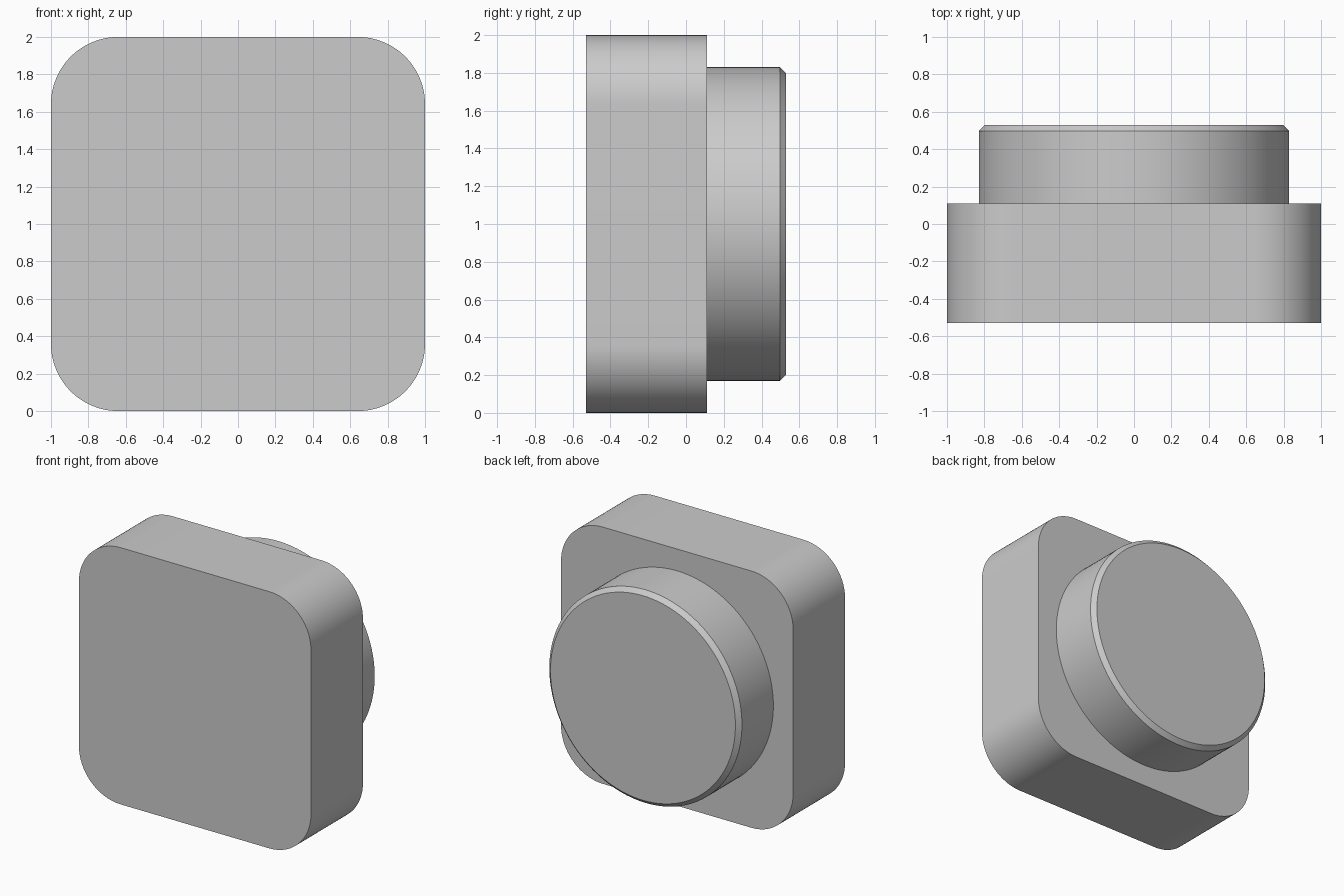
import bpy
import bmesh
from math import pi, sin, cos, radians

if "Cube" in bpy.data.objects:
    bpy.data.objects.remove(bpy.data.objects["Cube"], do_unlink=True)

FRONT, STEP, BACK = -0.53, 0.11, 0.53
HALF, CORNER = 1.0, 0.36
RADIUS, CHAMFER = 0.83, 0.033

grey = bpy.data.materials.new("plain grey")
grey.use_nodes = True
colour = (0.6, 0.6, 0.6, 1.0)
grey.diffuse_color = colour
grey.node_tree.nodes["Principled BSDF"].inputs["Base Color"].default_value = colour


def rounded_square(steps=24):
    """Outline in x and z, centred on z = 1."""
    inner = HALF - CORNER
    points = []
    for quarter, (sx, sz) in enumerate([(1, 1), (-1, 1), (-1, -1), (1, -1)]):
        for i in range(steps + 1):
            a = (quarter + i / steps) * pi / 2
            points.append((sx * inner + CORNER * cos(a),
                           HALF + sz * inner + CORNER * sin(a)))
    return points


def circle(radius, count=128):
    return [(radius * cos(2 * pi * i / count), HALF + radius * sin(2 * pi * i / count))
            for i in range(count)]


def loft(name, sections):
    """Closed solid through matching outlines placed along y."""
    bm = bmesh.new()
    rings = [[bm.verts.new((x, y, z)) for x, z in outline] for y, outline in sections]
    bm.faces.new(rings[0])
    bm.faces.new(rings[-1])
    for a, b in zip(rings, rings[1:]):
        for i in range(len(a)):
            j = (i + 1) % len(a)
            bm.faces.new((a[i], a[j], b[j], b[i]))
    bmesh.ops.recalc_face_normals(bm, faces=bm.faces)
    mesh = bpy.data.meshes.new(name)
    bm.to_mesh(mesh)
    bm.free()
    mesh.materials.append(grey)
    obj = bpy.data.objects.new(name, mesh)
    bpy.context.collection.objects.link(obj)
    bpy.ops.object.select_all(action="DESELECT")
    obj.select_set(True)
    bpy.context.view_layer.objects.active = obj
    bpy.ops.object.shade_smooth_by_angle(angle=radians(30))
    return obj


# Rounded square front block
loft("front_block", [(FRONT, rounded_square()), (STEP, rounded_square())])

# Round rear boss with a chamfered rim
loft("rear_boss", [(STEP, circle(RADIUS)),
                   (BACK - CHAMFER, circle(RADIUS)),
                   (BACK, circle(RADIUS - CHAMFER))])
